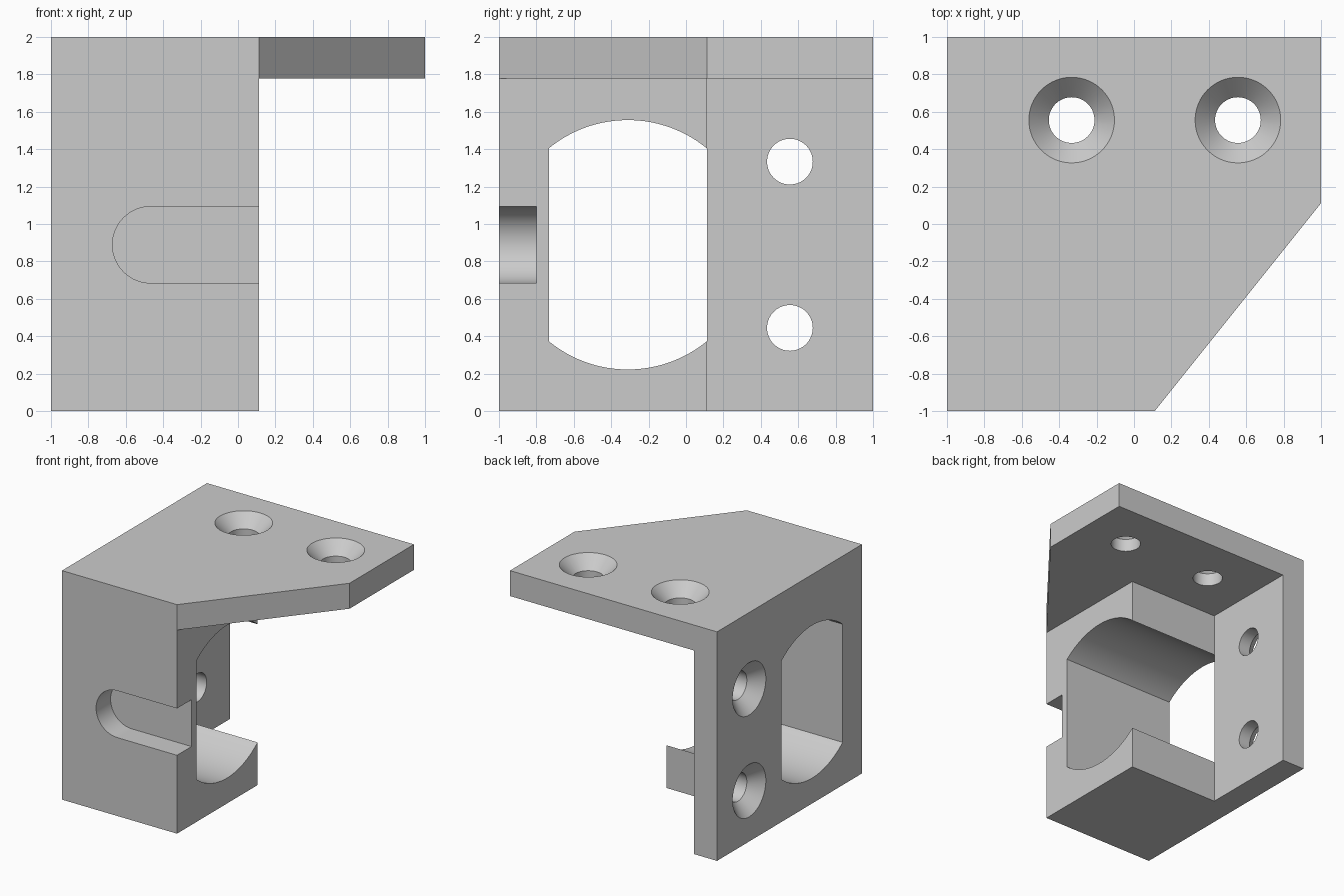
import bpy, bmesh, math
from mathutils import Matrix, Vector

cube = bpy.data.objects.get("Cube")
if cube:
    bpy.data.objects.remove(cube, do_unlink=True)

MM = 2 / 45            # the bracket is laid out on a 45 unit grid
WALL = 5 * MM          # plate thickness
INNER = -1 + 25 * MM   # inner edge of the block
HOLE_R, SINK_R, SINK_D = 2.75 * MM, 5.15 * MM, 2.45 * MM

grey = bpy.data.materials.new("light grey")
grey.use_nodes = True
colour = (0.6, 0.6, 0.6, 1)
grey.diffuse_color = colour
grey.node_tree.nodes["Principled BSDF"].inputs["Base Color"].default_value = colour


def add_object(name, bm):
    bmesh.ops.recalc_face_normals(bm, faces=bm.faces)
    mesh = bpy.data.meshes.new(name)
    bm.to_mesh(mesh)
    bm.free()
    mesh.materials.append(grey)
    obj = bpy.data.objects.new(name, mesh)
    bpy.context.collection.objects.link(obj)
    return obj


def prism(name, points, direction):
    """Extrude a closed outline of 3D points along a direction."""
    bm = bmesh.new()
    face = bm.faces.new([bm.verts.new(p) for p in points])
    ext = bmesh.ops.extrude_face_region(bm, geom=[face])
    verts = [g for g in ext["geom"] if isinstance(g, bmesh.types.BMVert)]
    bmesh.ops.translate(bm, verts=verts, vec=direction)
    return add_object(name, bm)


def arc(cx, cy, r, start, end, steps):
    return [(cx + r * math.cos(start + (end - start) * i / steps),
             cy + r * math.sin(start + (end - start) * i / steps))
            for i in range(steps + 1)]


def countersink(name, location, rotation):
    """Lathe a screw hole whose mouth lies at the location, opening along +z."""
    bm = bmesh.new()
    over = 0.05
    profile = [(0, -WALL - over), (HOLE_R, -WALL - over), (HOLE_R, -SINK_D),
               (SINK_R, 0), (SINK_R, over), (0, over)]
    verts = [bm.verts.new((r, 0, z)) for r, z in profile]
    edges = [bm.edges.new(pair) for pair in zip(verts, verts[1:])]
    bmesh.ops.spin(bm, geom=verts + edges, cent=(0, 0, 0), axis=(0, 0, 1),
                   angle=math.tau, steps=64)
    bmesh.ops.remove_doubles(bm, verts=bm.verts, dist=1e-5)
    bm.transform(Matrix.Translation(location) @ rotation)
    return add_object(name, bm)


# Solid blank with the chamfered corner
outline = [(-1, -1), (INNER, -1), (1, INNER), (1, 1), (-1, 1)]
bracket = prism("corner_bracket", [(x, y, 0) for x, y in outline], Vector((0, 0, 2)))

# Space below the top plate, leaving the block and the side plate
space = [(INNER, -2), (2, -2), (2, 2), (-1 + WALL, 2), (-1 + WALL, INNER), (INNER, INNER)]
cutters = [prism("under_plate_cutter", [(x, y, -1) for x, y in space],
                 Vector((0, 0, 3 - WALL)))]

# Opening with rounded top and bottom, running across the block
mid_y, mid_z, radius = -1 + 15.5 * MM, 20 * MM, 15 * MM
half = math.acos(9.5 / 15)
opening = (arc(mid_y, mid_z, radius, half, math.pi - half, 40)
           + arc(mid_y, mid_z, radius, math.pi + half, math.tau - half, 40))
cutters.append(prism("opening_cutter", [(-1.5, y, z) for y, z in opening],
                     Vector((2.2, 0, 0))))

# Round-ended slot through the front wall
slot_r = 4.6 * MM
slot = (arc(-1 + 12 * MM, mid_z, slot_r, math.pi / 2, 1.5 * math.pi, 32)
        + [(0.5, mid_z - slot_r), (0.5, mid_z + slot_r)])
cutters.append(prism("slot_cutter", [(x, -1.2, z) for x, z in slot],
                     Vector((0, 0.4, 0))))

# Countersunk screw holes in the top plate and the side plate
row = -1 + 35 * MM
for x in (-1 + 15 * MM, row):
    cutters.append(countersink("top_hole_cutter", (x, row, 2), Matrix()))
for z in (10 * MM, 30 * MM):
    cutters.append(countersink("side_hole_cutter", (-1, row, z),
                               Matrix.Rotation(-math.pi / 2, 4, "Y")))

bpy.ops.object.select_all(action="DESELECT")
bpy.context.view_layer.objects.active = bracket
bracket.select_set(True)
for cutter in cutters:
    cutter.hide_render = True
    mod = bracket.modifiers.new(cutter.name, "BOOLEAN")
    mod.operation, mod.solver, mod.object = "DIFFERENCE", "EXACT", cutter
    bpy.ops.object.modifier_apply(modifier=mod.name)
    bpy.data.objects.remove(cutter, do_unlink=True)

bpy.ops.object.shade_smooth_by_angle(angle=math.radians(25))
